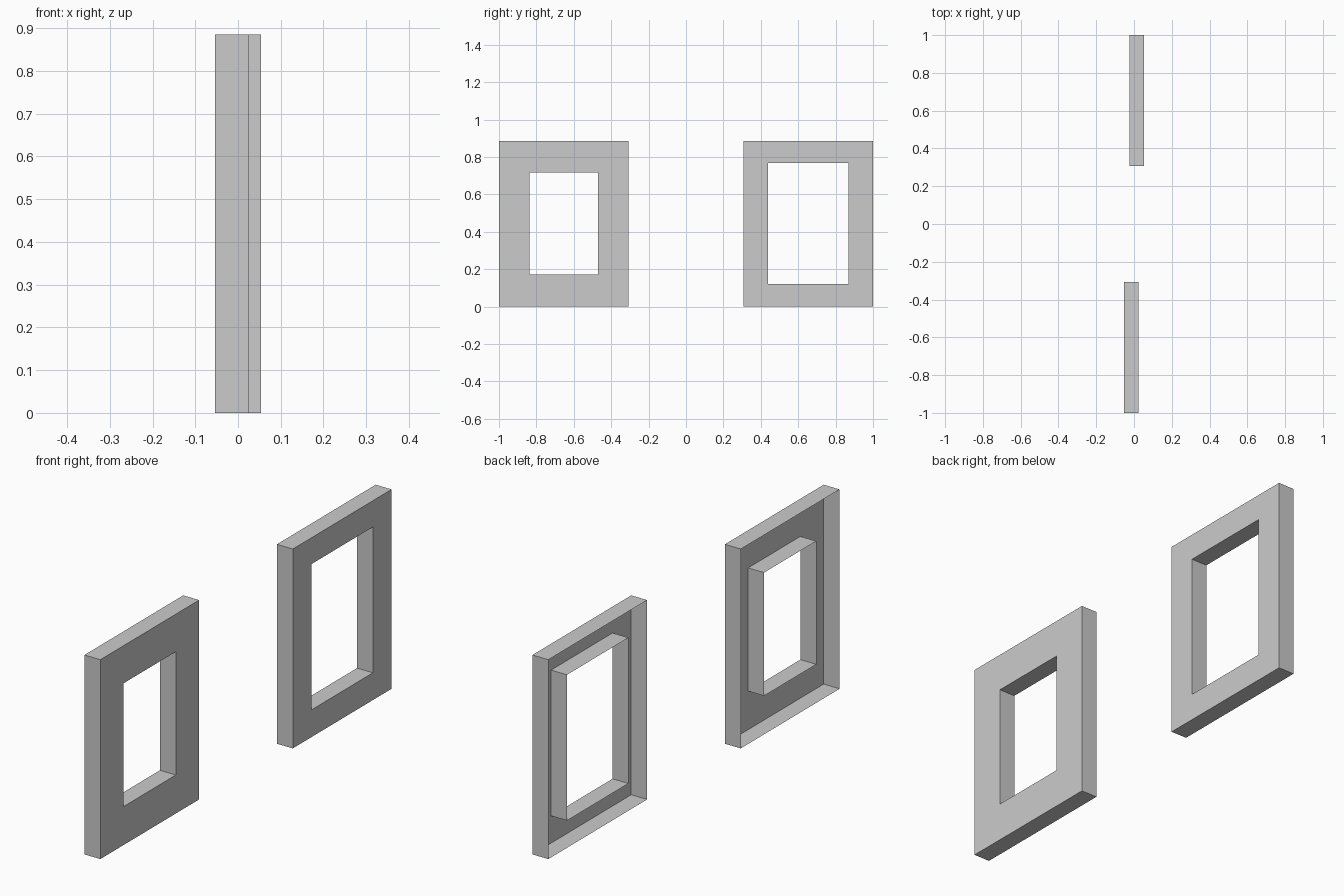
import bpy
import bmesh

if "Cube" in bpy.data.objects:
    bpy.data.objects.remove(bpy.data.objects["Cube"])

HEIGHT = 0.885
DEPTH = 0.078


def rect_loop(bm, x, y, z, w, h):
    """Four corner vertices of a rectangle facing along x."""
    corners = [(-1, -1), (1, -1), (1, 1), (-1, 1)]
    return [bm.verts.new((x, y + a * w / 2, z + b * h / 2)) for a, b in corners]


def window_frame(name, x_back, y_mid, hole_w, hole_h):
    """Frame shell: front plate, outer rim and inner reveal, open at the back."""
    bm = bmesh.new()
    x_front = x_back + DEPTH
    z_mid = HEIGHT / 2
    outer_w = 0.693
    loops = [
        rect_loop(bm, x_back, y_mid, z_mid, outer_w, HEIGHT),
        rect_loop(bm, x_front, y_mid, z_mid, outer_w, HEIGHT),
        rect_loop(bm, x_front, y_mid, z_mid + 0.002, hole_w, hole_h),
        rect_loop(bm, x_back, y_mid, z_mid + 0.002, hole_w, hole_h),
    ]
    # Bridge successive rectangles: rim, front plate, reveal
    for a, b in zip(loops, loops[1:]):
        for i in range(4):
            j = (i + 1) % 4
            bm.faces.new((a[i], a[j], b[j], b[i]))
    mesh = bpy.data.meshes.new(name)
    bm.to_mesh(mesh)
    bm.free()
    obj = bpy.data.objects.new(name, mesh)
    bpy.context.collection.objects.link(obj)
    return obj


# Wide-bordered frame and narrow-bordered frame
window_frame("wide_border_frame", -0.054, -0.6535, 0.366, 0.547)
window_frame("narrow_border_frame", -0.024, 0.6535, 0.431, 0.647)
